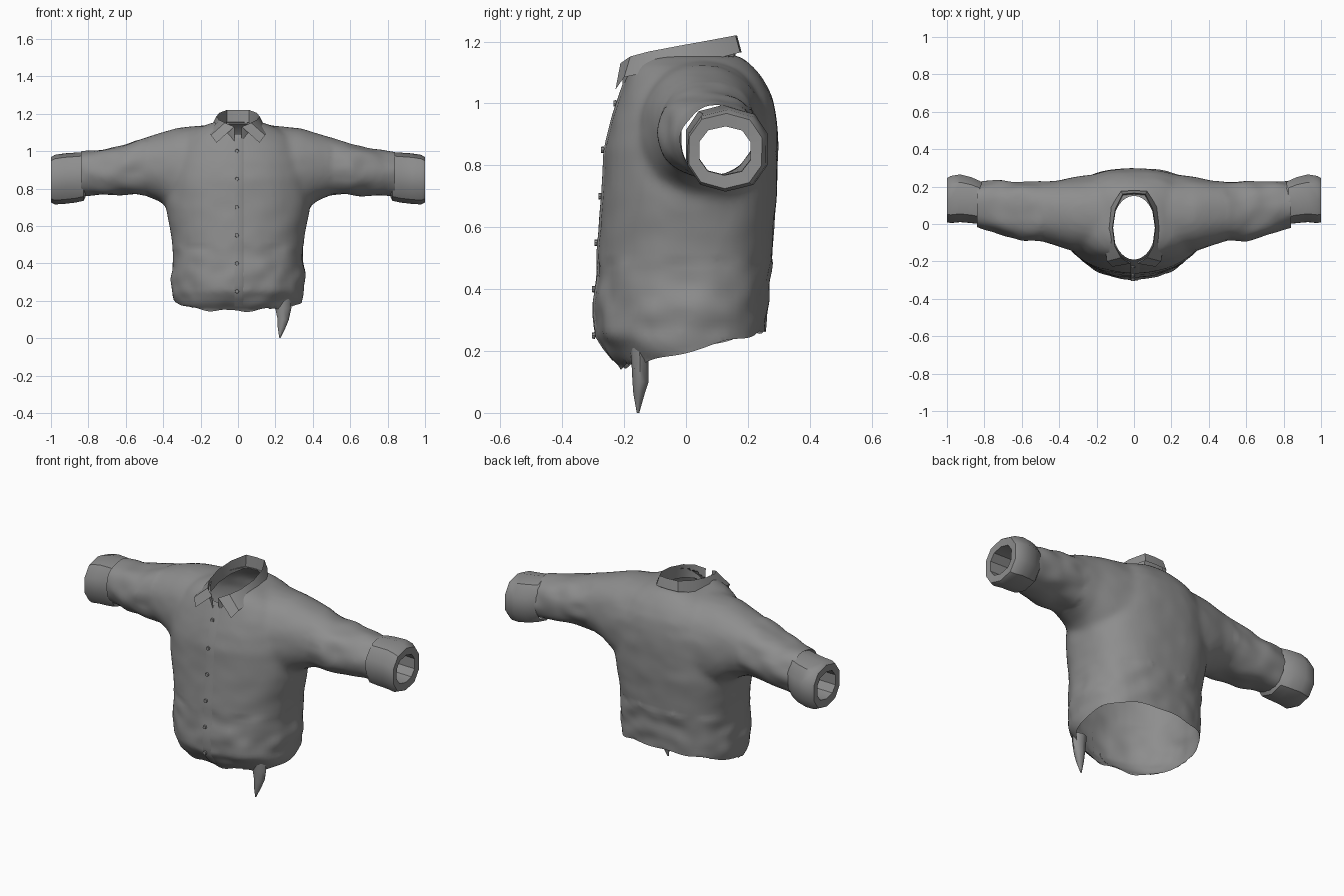
import bpy, bmesh
from math import sin, cos, pi, copysign
from mathutils import Vector, noise
from mathutils.bvhtree import BVHTree

cube = bpy.data.objects.get("Cube")
if cube:
    bpy.data.objects.remove(cube)

cloth = bpy.data.materials.new("grey cloth")
cloth.use_nodes = True
GREY = (0.27, 0.27, 0.27, 1)
cloth.diffuse_color = GREY
cloth.node_tree.nodes["Principled BSDF"].inputs["Base Color"].default_value = GREY


def add_object(name, bm, angle=40):
    mesh = bpy.data.meshes.new(name)
    bm.to_mesh(mesh)
    bm.free()
    mesh.materials.append(cloth)
    obj = bpy.data.objects.new(name, mesh)
    bpy.context.collection.objects.link(obj)
    bpy.ops.object.select_all(action='DESELECT')
    obj.select_set(True)
    bpy.context.view_layer.objects.active = obj
    bpy.ops.object.shade_smooth_by_angle(angle=angle * pi / 180)
    return obj


def loft(bm, rings, loop=True, caps=False):
    """Skin a list of point rings with quads."""
    rows = [[bm.verts.new(p) for p in ring] for ring in rings]
    n = len(rows[0])
    for a, b in zip(rows, rows[1:]):
        for i in range(n if loop else n - 1):
            j = (i + 1) % n
            bm.faces.new((a[i], a[j], b[j], b[i]))
    if caps:
        bm.faces.new(rows[0][::-1])
        bm.faces.new(rows[-1])


def soft(value, power):
    return copysign(abs(value) ** power, value)


def torso_ring(z, half, front, back, n=40):
    """Rounded front, squarer back."""
    ring = []
    for i in range(n):
        a = 2 * pi * i / n
        s, mid = sin(a), -0.02
        y = mid + (s * (mid - front) if s < 0 else soft(s, 0.75) * (back - mid))
        ring.append((soft(cos(a), 0.95 if s < 0 else 0.75) * half, y, z))
    return ring


def sleeve_ring(x, y0, y1, z0, z1, n=28, power=0.9, turn=0):
    return [(x, (y0 + y1) / 2 + soft(cos(t), power) * (y1 - y0) / 2,
             (z0 + z1) / 2 + soft(sin(t), power) * (z1 - z0) / 2)
            for t in (2 * pi * i / n + turn for i in range(n))]


# Body: torso and sleeves fused into one cloth surface
torso = [(0.08, 0.27, -0.16, 0.23), (0.14, 0.30, -0.20, 0.24), (0.19, 0.335, -0.25, 0.25),
         (0.25, 0.357, -0.295, 0.255), (0.33, 0.36, -0.295, 0.262), (0.42, 0.347, -0.292, 0.27),
         (0.55, 0.357, -0.283, 0.282), (0.70, 0.385, -0.27, 0.294), (0.85, 0.38, -0.262, 0.298),
         (0.95, 0.36, -0.24, 0.295), (1.02, 0.33, -0.215, 0.28), (1.08, 0.28, -0.195, 0.25),
         (1.12, 0.22, -0.175, 0.215), (1.155, 0.13, -0.14, 0.17)]
arm = [(0.0, -0.17, 0.27, 0.62, 1.14), (0.2, -0.17, 0.27, 0.62, 1.137),
       (0.33, -0.145, 0.25, 0.66, 1.125), (0.42, -0.115, 0.232, 0.73, 1.098),
       (0.5, -0.09, 0.225, 0.765, 1.072), (0.6, -0.092, 0.225, 0.765, 1.045),
       (0.7, -0.065, 0.23, 0.76, 1.02), (0.78, -0.035, 0.228, 0.76, 1.005),
       (0.87, -0.01, 0.226, 0.755, 0.99)]
bm = bmesh.new()
loft(bm, [torso_ring(*r) for r in torso], caps=True)
sections = [(-r[0], *r[1:]) for r in arm[:0:-1]] + arm
loft(bm, [sleeve_ring(*r) for r in sections], caps=True)
bmesh.ops.recalc_face_normals(bm, faces=bm.faces)
body = add_object("shirt_body", bm, 60)
remesh = body.modifiers.new("fuse", 'REMESH')
remesh.mode = 'VOXEL'
remesh.voxel_size = 0.017
relax = body.modifiers.new("relax", 'SMOOTH')
relax.factor = 0.5
relax.iterations = 7
fused = bpy.data.meshes.new_from_object(
    body.evaluated_get(bpy.context.evaluated_depsgraph_get()))
bpy.data.objects.remove(body)

bm = bmesh.new()
bm.from_mesh(fused)
bm.normal_update()
# Soft creases, stronger low down and along the sleeves
for v in bm.verts:
    p = v.co
    loose = 0.011 if p.z < 0.5 or abs(p.x) > 0.5 else 0.003
    v.co = p + v.normal * loose * noise.noise(Vector((p.x * 9, p.y * 9, p.z * 13)))
# Open the sleeve ends and the slanted hem
for co, no in (((0.84, 0, 0), (1, 0, 0)), ((-0.84, 0, 0), (-1, 0, 0)),
               ((0, 0, 0.2), (0, 0.25, -1))):
    bmesh.ops.bisect_plane(bm, geom=bm.verts[:] + bm.edges[:] + bm.faces[:],
                           plane_co=co, plane_no=no, clear_outer=True)


# Open the neck and round its rim
def neck(p):
    return ((p.x / 0.115) ** 2 + ((p.y + 0.02) / 0.17) ** 2) ** 0.5


hole = [f for f in bm.faces if f.normal.z > 0 and f.calc_center_median().z > 0.95
        and neck(f.calc_center_median()) < 1]
bmesh.ops.delete(bm, geom=hole, context='FACES')
for v in bm.verts:
    if v.is_boundary and v.co.z > 1.0 and abs(v.co.x) < 0.2:
        k = neck(v.co)
        v.co.x /= k
        v.co.y = (v.co.y + 0.02) / k - 0.02
    elif v.is_boundary and v.co.z < 0.4:
        v.co.z += 0.008 * sin(v.co.x * 31) * cos(v.co.y * 17)
surface = BVHTree.FromBMesh(bm)
add_object("shirt_body", bm, 60)


def front_at(x, z):
    hit = surface.ray_cast(Vector((x, -1, z)), Vector((0, 1, 0)))[0]
    return hit.y if hit else -0.2


# Button placket and buttons following the chest
bm = bmesh.new()
heights = [0.17 + 0.9 * i / 24 for i in range(25)]
loft(bm, [[(x, front_at(x, z) - d, z) for x, d in
           ((-0.018, 0.0), (-0.018, 0.005), (0.02, 0.005), (0.03, 0.0))] for z in heights],
     loop=False)
add_object("placket", bm, 30)
for i in range(6):
    z = 0.25 + 0.15 * i
    bm = bmesh.new()
    y = front_at(-0.006, z) - 0.008
    loft(bm, [[(-0.006 + r * cos(t), y + d, z + r * sin(t))
               for t in (2 * pi * k / 8 for k in range(8))]
              for d, r in ((0.005, 0.011), (-0.005, 0.010))], caps=True)
    bmesh.ops.recalc_face_normals(bm, faces=bm.faces)
    add_object("button_%d" % (i + 1), bm)

# Thick cuffs: outer bulge, flat rim, inner tube
cuff = [(0.815, 0.005, 0.228, 0.755, 0.985), (0.825, -0.005, 0.235, 0.735, 0.995),
        (0.87, 0.0, 0.255, 0.725, 0.992), (0.93, 0.005, 0.27, 0.718, 0.988),
        (0.98, 0.0, 0.262, 0.715, 0.98), (1.0, 0.005, 0.25, 0.725, 0.968),
        (0.997, 0.04, 0.212, 0.768, 0.926), (0.84, 0.04, 0.212, 0.77, 0.93)]
for side, label in ((1, "left"), (-1, "right")):
    bm = bmesh.new()
    loft(bm, [sleeve_ring(r[0] * side, *r[1:], n=10, power=0.85, turn=0.3) for r in cuff])
    bmesh.ops.recalc_face_normals(bm, faces=bm.faces)
    add_object(label + "_cuff", bm, 35)

# Folded collar: stand inside, fall outside, pointed front tips
top = [(0, 0.165, 1.22), (0.06, 0.16, 1.22), (0.10, 0.08, 1.205), (0.115, -0.02, 1.187),
       (0.102, -0.12, 1.168), (0.07, -0.18, 1.152), (0.02, -0.212, 1.13)]
fall = [(0, 0.18, 1.165), (0.07, 0.175, 1.165), (0.125, 0.09, 1.143), (0.15, -0.03, 1.12),
        (0.152, -0.14, 1.098), (0.145, -0.20, 1.085), (0.115, -0.228, 1.045)]
stand = [(x * 0.97, y * 0.96, z - 0.075) for x, y, z in top]


def both_sides(half):
    return [(-x, y, z) for x, y, z in half[:0:-1]] + half


bm = bmesh.new()
loft(bm, [both_sides(row) for row in (stand, top, fall)], loop=False)
add_object("collar", bm, 35)

# Loose shirt tail hanging below the hem
bm = bmesh.new()
tail = [(0.21, 0.24, -0.15, 0.043, 0.03), (0.16, 0.242, -0.149, 0.043, 0.027),
        (0.10, 0.242, -0.147, 0.03, 0.026), (0.06, 0.234, -0.152, 0.022, 0.018),
        (0.0, 0.224, -0.155, 0.003, 0.004)]
loft(bm, [[(x + rx * cos(t), y + ry * sin(t), z) for t in (2 * pi * k / 8 for k in range(8))]
          for z, x, y, rx, ry in tail])
bmesh.ops.recalc_face_normals(bm, faces=bm.faces)
add_object("shirt_tail", bm, 50)
